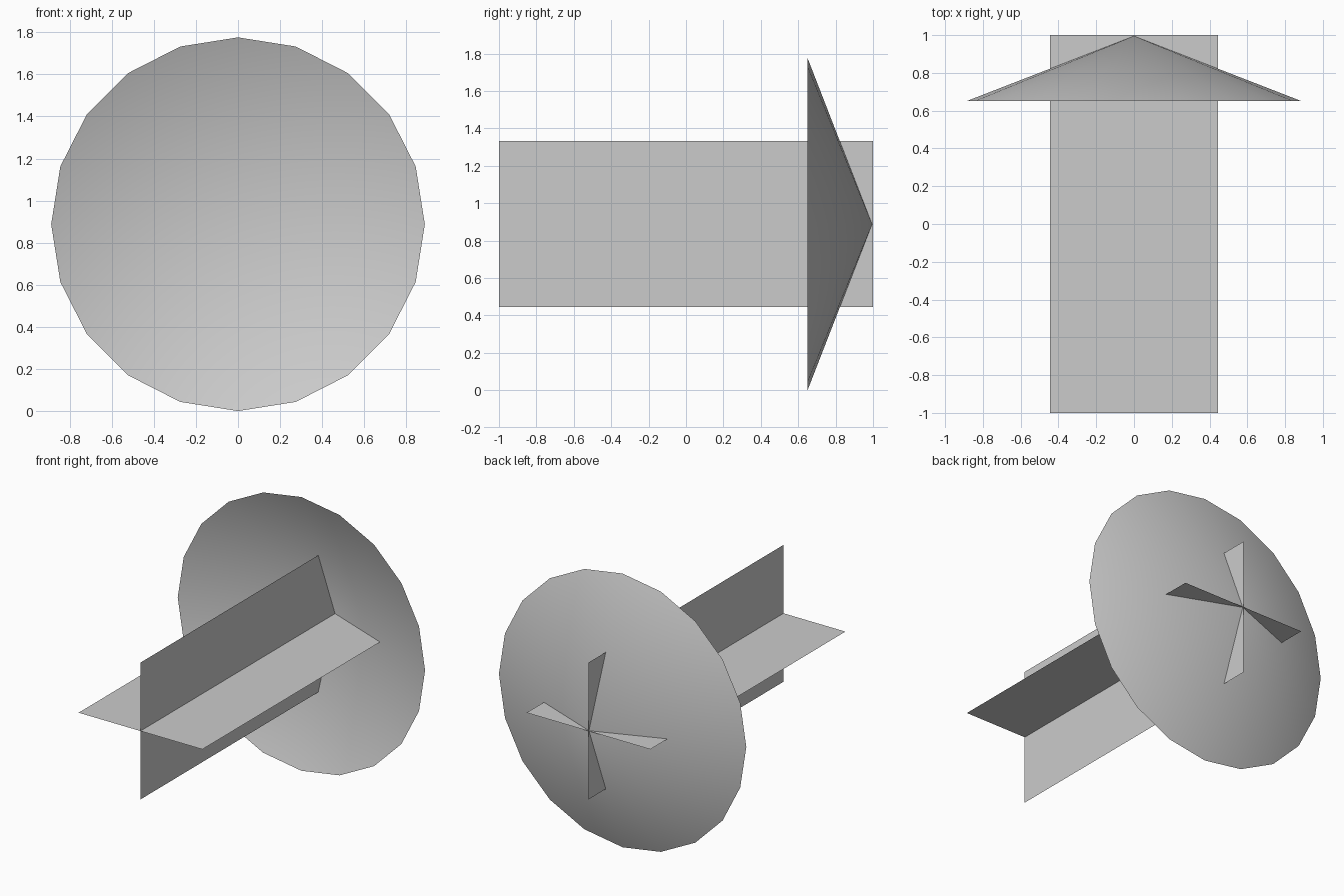
import bpy, bmesh
from math import sin, cos, tau

if "Cube" in bpy.data.objects:
    bpy.data.objects.remove(bpy.data.objects["Cube"])

R = 0.888          # cone radius, also the height of the axis
HALF = 0.444       # half width of the crossed sheets
SIDES = 20


def add_object(name, bm, smooth=False):
    mesh = bpy.data.meshes.new(name)
    for f in bm.faces:
        f.smooth = smooth
    bm.to_mesh(mesh)
    bm.free()
    obj = bpy.data.objects.new(name, mesh)
    obj.location.z = R
    bpy.context.collection.objects.link(obj)
    return obj


def sheet(name, dx, dz):
    bm = bmesh.new()
    corners = [(-1, -1), (1, -1), (1, 1), (-1, 1)]
    bm.faces.new([bm.verts.new((s * dx, y, s * dz)) for s, y in corners])
    return add_object(name, bm)


# Two thin sheets crossing along the y axis
sheet("horizontal_sheet", HALF, 0)
sheet("vertical_sheet", 0, HALF)

# Open shallow cone with its tip at the back
bm = bmesh.new()
tip = bm.verts.new((0, 0.995, 0))
rim = [bm.verts.new((R * sin(tau * i / SIDES), 0.65, R * cos(tau * i / SIDES)))
       for i in range(SIDES)]
for i in range(SIDES):
    bm.faces.new((rim[i], rim[(i + 1) % SIDES], tip))
bmesh.ops.recalc_face_normals(bm, faces=bm.faces)
if bm.faces[:][0].normal.y < 0:
    bmesh.ops.reverse_faces(bm, faces=bm.faces)
add_object("open_cone", bm, smooth=True)
